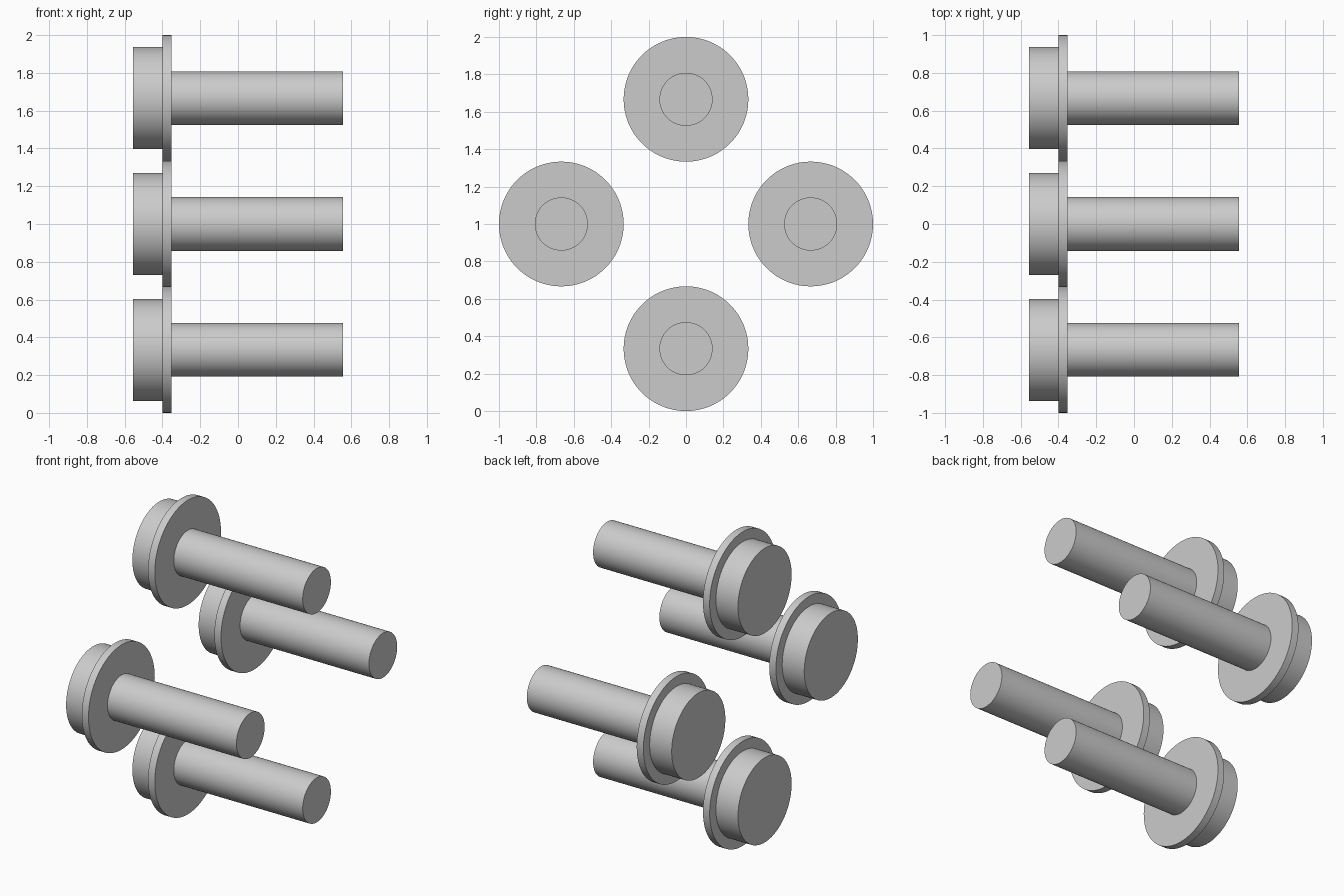
import bpy
import bmesh
import math
from mathutils import Vector

cube = bpy.data.objects.get("Cube")
if cube:
    bpy.data.objects.remove(cube, do_unlink=True)

SEGMENTS = 96
RING = 2 / 3          # distance of each pin axis from the centre
HEAD_X, FLANGE_X, SHANK_X, TIP_X = -0.555, -0.40, -0.353, 0.555
HEAD_R, FLANGE_R, SHANK_R = 0.27, 1 / 3, 0.142

grey = bpy.data.materials.new("light grey")
grey.use_nodes = True
colour = (0.6, 0.6, 0.6, 1)
grey.diffuse_color = colour
grey.node_tree.nodes["Principled BSDF"].inputs["Base Color"].default_value = colour


def flanged_pin(name, y, z):
    """Revolve the stepped head, flange and shank profile about the x axis."""
    profile = [(HEAD_X, 0), (HEAD_X, HEAD_R), (FLANGE_X, HEAD_R),
               (FLANGE_X, FLANGE_R), (SHANK_X, FLANGE_R),
               (SHANK_X, SHANK_R), (TIP_X, SHANK_R), (TIP_X, 0)]
    bm = bmesh.new()
    verts = [bm.verts.new((x, 0, r)) for x, r in profile]
    edges = [bm.edges.new(pair) for pair in zip(verts, verts[1:])]
    bmesh.ops.spin(bm, geom=verts + edges, cent=Vector(), axis=Vector((1, 0, 0)),
                   angle=math.tau, steps=SEGMENTS, use_merge=True)
    bmesh.ops.remove_doubles(bm, verts=bm.verts[:], dist=1e-5)
    bmesh.ops.recalc_face_normals(bm, faces=bm.faces[:])
    mesh = bpy.data.meshes.new(name)
    bm.to_mesh(mesh)
    bm.free()
    mesh.materials.append(grey)
    pin = bpy.data.objects.new(name, mesh)
    pin.location = (0, y, z)
    bpy.context.collection.objects.link(pin)

    # Smooth round walls with crisp rims
    bpy.ops.object.select_all(action="DESELECT")
    pin.select_set(True)
    bpy.context.view_layer.objects.active = pin
    bpy.ops.object.shade_smooth_by_angle(angle=math.radians(30))


# Four pins in a diamond
for name, dy, dz in (("top_pin", 0, 1), ("bottom_pin", 0, -1),
                     ("front_pin", -1, 0), ("back_pin", 1, 0)):
    flanged_pin(name, dy * RING, 1 + dz * RING)
